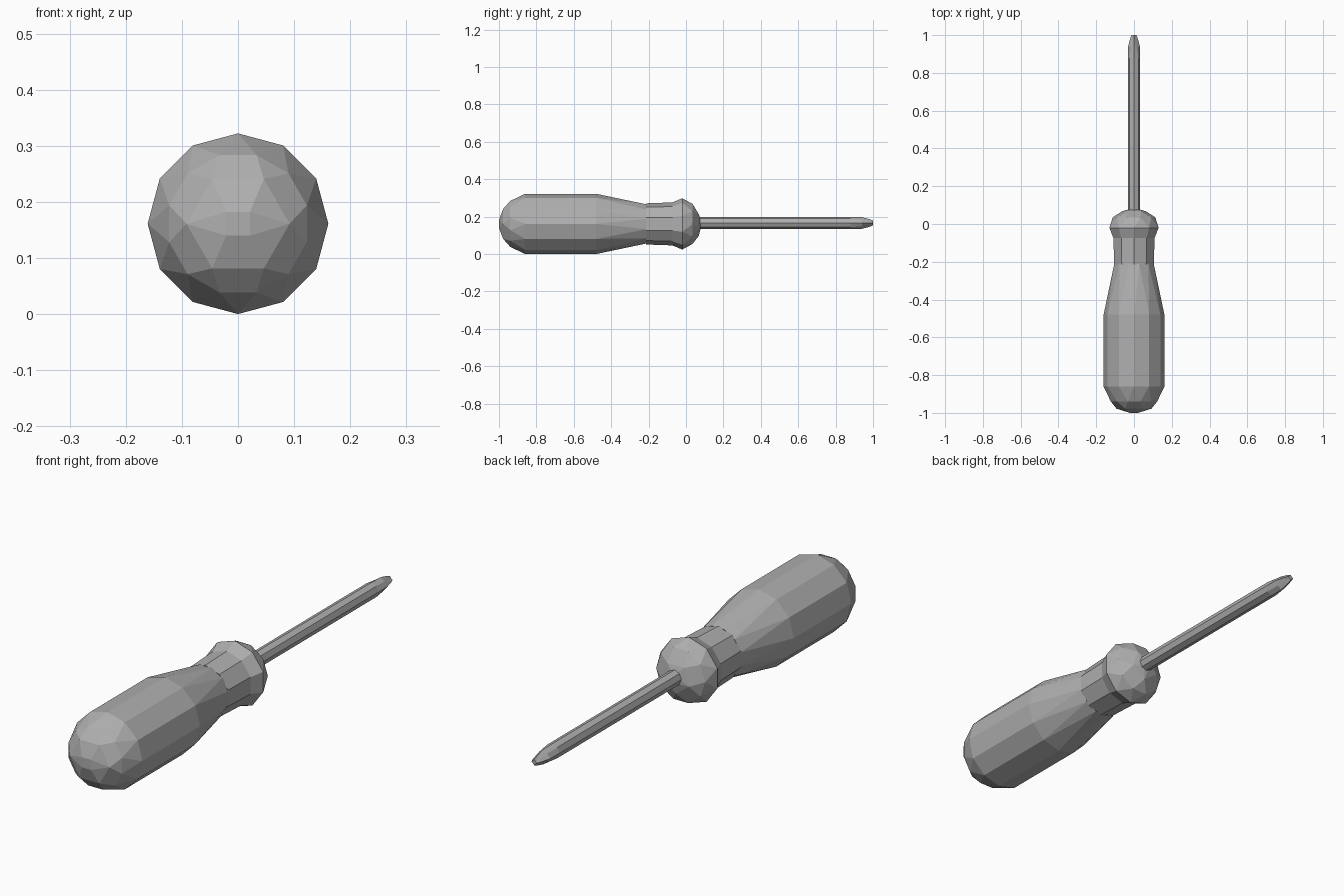
import bpy
import bmesh
from math import cos, sin, tau, radians
from mathutils import Vector

if "Cube" in bpy.data.objects:
    bpy.data.objects.remove(bpy.data.objects["Cube"])

AXIS_Z = 0.161

grey = bpy.data.materials.new("plain_grey")
grey.use_nodes = True
grey.diffuse_color = (0.43, 0.43, 0.43, 1)
grey.node_tree.nodes["Principled BSDF"].inputs["Base Color"].default_value = grey.diffuse_color


def ring(bm, y, radii, count, turn=0.0):
    """Add a ring of vertices round the tool axis; radii repeat round the ring."""
    verts = []
    for i in range(count):
        a = tau * (i + turn) / count
        r = radii[i % len(radii)]
        verts.append(bm.verts.new((r * sin(a), y, AXIS_Z - r * cos(a))))
    return verts


def finish(bm, name):
    bmesh.ops.recalc_face_normals(bm, faces=bm.faces[:])
    mesh = bpy.data.meshes.new(name)
    bm.to_mesh(mesh)
    bm.free()
    mesh.materials.append(grey)
    bpy.context.collection.objects.link(bpy.data.objects.new(name, mesh))


def faceted(name, rings):
    """Convex faceted body wrapped round rings of (y, radius, sides, turn)."""
    bm = bmesh.new()
    for y, r, count, turn in rings:
        ring(bm, y, [r], count, turn)
    bmesh.ops.convex_hull(bm, input=bm.verts[:])
    bmesh.ops.dissolve_limit(bm, angle_limit=radians(1),
                             verts=bm.verts[:], edges=bm.edges[:])
    finish(bm, name)


# Grip with a rounded butt and a tapering front
faceted("handle", [
    (-1.0, 0.03, 4, 0.5),
    (-0.978, 0.092, 6, 0.5),
    (-0.94, 0.127, 12, 0.5),
    (-0.86, 0.161, 12, 0),
    (-0.48, 0.161, 12, 0),
    (-0.21, 0.108, 12, 0.5),
])

# Neck between grip and rounded collar
faceted("neck", [(-0.215, 0.110, 10, 0), (-0.07, 0.115, 10, 0)])

# Rounded collar
faceted("collar", [
    (-0.085, 0.110, 10, 0),
    (-0.02, 0.137, 10, 0),
    (0.035, 0.113, 10, 0.5),
    (0.068, 0.065, 5, 0),
    (0.08, 0.02, 5, 0.5),
])

# Shaft with a tapered cross-shaped tip
bm = bmesh.new()
sections = [
    (0.05, [0.032]),
    (0.88, [0.032]),
    (0.94, [0.031, 0.025]),
    (0.98, [0.021, 0.013]),
    (1.0, [0.013, 0.008]),
]
loops = [ring(bm, y, radii, 8) for y, radii in sections]
for a, b in zip(loops, loops[1:]):
    for i in range(8):
        j = (i + 1) % 8
        bm.faces.new((a[i], a[j], b[j], b[i]))
bm.faces.new(loops[0])
bm.faces.new(loops[-1])
bmesh.ops.translate(bm, verts=bm.verts[:], vec=Vector((0, 0, 0.005)))
finish(bm, "shaft")
